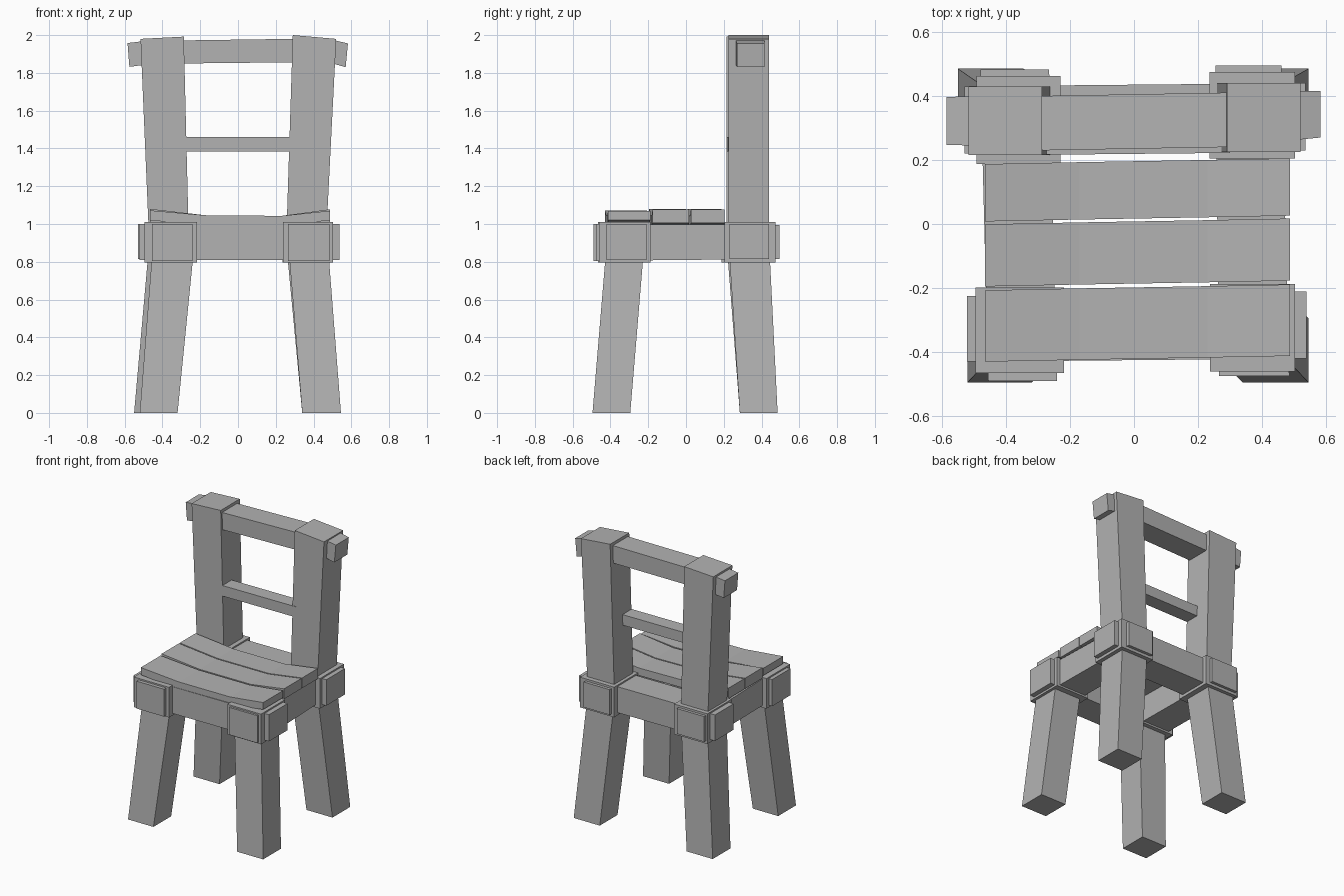
import bpy
import bmesh

cube = bpy.data.objects.get("Cube")
if cube:
    bpy.data.objects.remove(cube)

grey = bpy.data.materials.new("plain grey")
grey.use_nodes = True
COLOUR = (0.45, 0.45, 0.45, 1)
grey.diffuse_color = COLOUR
grey.node_tree.nodes["Principled BSDF"].inputs["Base Color"].default_value = COLOUR


def loft(name, rings):
    """Join four-cornered rings into one closed, flat-faced timber."""
    bm = bmesh.new()
    loops = [[bm.verts.new(p) for p in ring] for ring in rings]
    for a, b in zip(loops, loops[1:]):
        for i in range(4):
            j = (i + 1) % 4
            bm.faces.new((a[i], a[j], b[j], b[i]))
    bm.faces.new(loops[0])
    bm.faces.new(loops[-1])
    bmesh.ops.recalc_face_normals(bm, faces=bm.faces)
    mesh = bpy.data.meshes.new(name)
    bm.to_mesh(mesh)
    bm.free()
    mesh.materials.append(grey)
    obj = bpy.data.objects.new(name, mesh)
    bpy.context.collection.objects.link(obj)
    return obj


def upright(x0, x1, y0, y1, z, tilt=0):
    """Level ring; tilt raises the x1 side."""
    return [(x0, y0, z), (x1, y0, z + tilt), (x1, y1, z + tilt), (x0, y1, z)]


def across(x, y0, y1, z0, z1, lean=0):
    """Ring facing x; lean shifts its top edge in x."""
    return [(x, y0, z0), (x, y1, z0), (x + lean, y1, z1), (x + lean, y0, z1)]


def along(y, x0, x1, z0, z1):
    """Ring facing y."""
    return [(x0, y, z0), (x1, y, z0), (x1, y, z1), (x0, y, z1)]


# Splayed front legs
loft("front_right_leg", [upright(-.52, -.32, -.495, -.295, 0),
                         upright(-.45, -.23, -.42, -.22, .9)])
loft("front_left_leg", [upright(.34, .545, -.495, -.295, 0),
                        upright(.265, .475, -.42, -.22, .9)])

# Back legs that bend at the seat and carry on as back posts
loft("back_right_post", [upright(-.55, -.345, .285, .485, 0),
                         upright(-.47, -.26, .215, .43, .9),
                         upright(-.516, -.287, .215, .43, 1.98, .012)])
loft("back_left_post", [upright(.34, .545, .285, .485, 0),
                        upright(.255, .465, .225, .44, .9),
                        upright(.29, .52, .225, .44, 2, -.02)])

# Corner blocks around the leg joints
corners = {"front_right": (-.495, -.218, -.465, -.198),
           "front_left": (.238, .503, -.46, -.187),
           "back_right": (-.492, -.23, .188, .462),
           "back_left": (.235, .503, .205, .474)}
for corner, box in corners.items():
    loft(corner + "_block", [upright(*box, .795), upright(*box, 1.01)])

# Seat rails whose ends pass through the blocks
loft("front_rail", [across(-.522, -.43, -.225, .81, 1),
                    across(.538, -.42, -.21, .81, 1)])
loft("back_rail", [across(-.53, .22, .43, .815, 1),
                   across(.535, .23, .44, .815, 1)])
loft("right_rail", [along(-.49, -.455, -.24, .805, 1),
                    along(.482, -.48, -.265, .815, .995)])
loft("left_rail", [along(-.475, .265, .485, .805, 1),
                   along(.495, .255, .46, .815, .995)])

# Dished seat planks, bent up toward both sides
planks = {"front_plank": (-.43, -.207, 1.02, 1.072),
          "middle_plank": (-.195, -.001, 1.005, 1.08),
          "rear_plank": (.008, .187, 1.005, 1.08)}
for name, (y0, y1, low, high) in planks.items():
    loft(name, [across(x, y0 + skew, y1 + skew, z0, z1)
                for x, skew, z0, z1 in ((-.465, 0, low, high),
                                        (-.17, .006, .99, 1.046),
                                        (.23, .013, .99, 1.043),
                                        (.487, .018, low, high - .002))])

# Top bar through both posts, drooping at its ends
loft("top_bar", [across(-.575, .247, .397, 1.832, 1.958, -.01),
                 across(-.5, .245, .398, 1.842, 1.968),
                 across(-.28, .23, .4, 1.85, 1.972),
                 across(.28, .24, .41, 1.856, 1.98),
                 across(.5, .262, .415, 1.85, 1.975),
                 across(.57, .27, .416, 1.83, 1.956, .012)])

# Thin slat between the posts
loft("back_slat", [across(-.3, .216, .32, 1.385, 1.46),
                   across(.3, .222, .325, 1.385, 1.46)])
